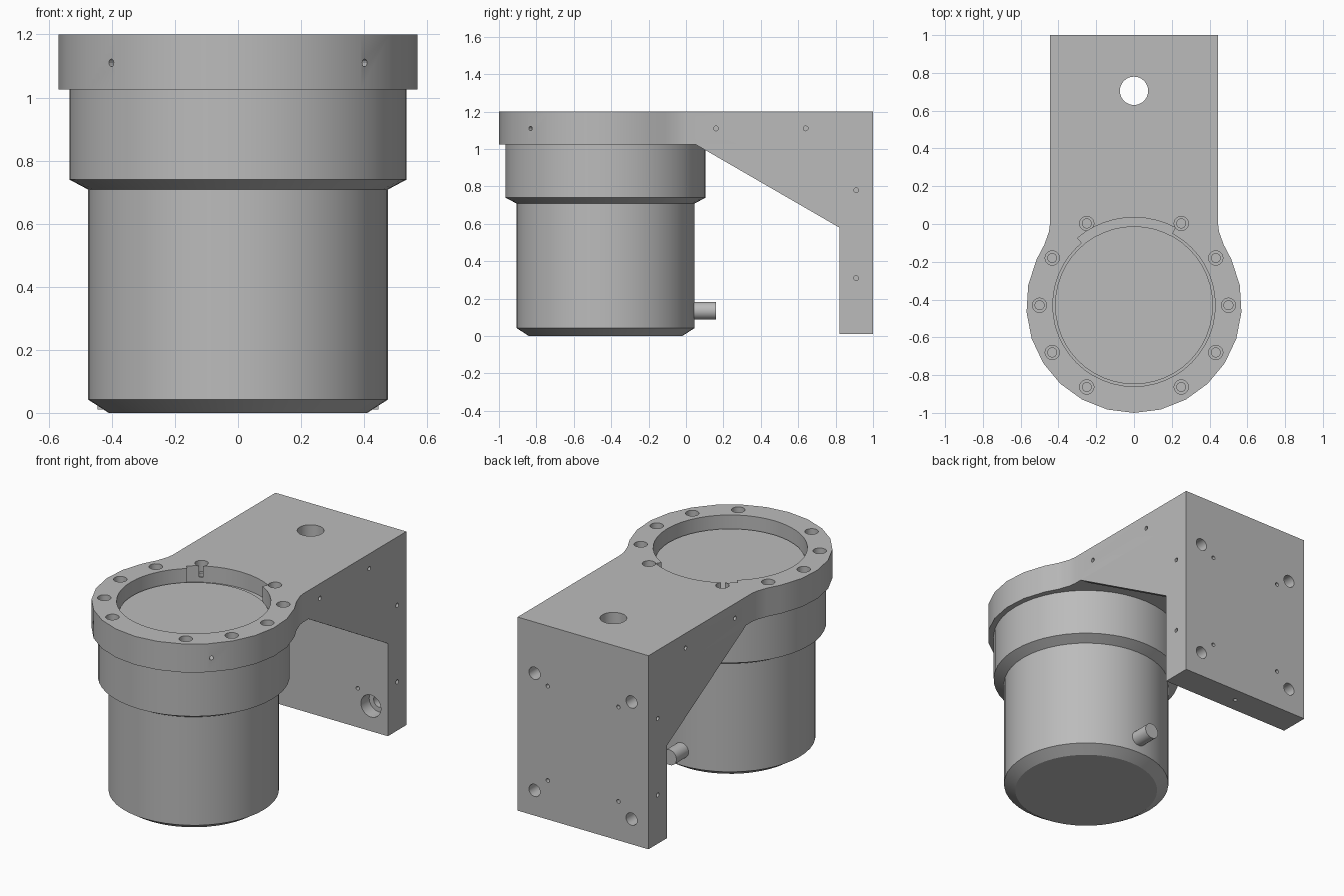
import bpy, bmesh, math
from mathutils import Matrix, Vector

cube = bpy.data.objects.get("Cube")
if cube:
    bpy.data.objects.remove(cube)

grey = bpy.data.materials.new("machined grey")
grey.use_nodes = True
COLOR = (0.5, 0.5, 0.5, 1)
grey.diffuse_color = COLOR
grey.node_tree.nodes["Principled BSDF"].inputs["Base Color"].default_value = COLOR

CY = -0.43            # axis of the round housing
TOP, UNDER = 1.2, 1.025
HALF = 0.445          # half width of the bracket
BACK, INNER = 1.0, 0.82


def finish(name, bm):
    bmesh.ops.recalc_face_normals(bm, faces=bm.faces)
    mesh = bpy.data.meshes.new(name)
    bm.to_mesh(mesh)
    bm.free()
    mesh.materials.append(grey)
    obj = bpy.data.objects.new(name, mesh)
    bpy.context.collection.objects.link(obj)
    return obj


def prism(name, points, offset):
    """Extrude a closed outline along the offset vector."""
    bm = bmesh.new()
    face = bm.faces.new([bm.verts.new(p) for p in points])
    ext = bmesh.ops.extrude_face_region(bm, geom=[face])
    verts = [g for g in ext["geom"] if isinstance(g, bmesh.types.BMVert)]
    bmesh.ops.translate(bm, verts=verts, vec=offset)
    return finish(name, bm)


def rod(name, start, end, radius, sides=24):
    """Cylinder between two points."""
    a, b = Vector(start), Vector(end)
    turn = (b - a).to_track_quat('Z', 'Y').to_matrix().to_4x4()
    bm = bmesh.new()
    bmesh.ops.create_cone(bm, cap_ends=True, segments=sides, radius1=radius,
                          radius2=radius, depth=(b - a).length,
                          matrix=Matrix.Translation((a + b) / 2) @ turn)
    return finish(name, bm)


def lathe(name, profile, sides):
    """Turn a radius and height profile around the housing axis."""
    bm = bmesh.new()
    rings = []
    for r, z in profile:
        rings.append([bm.verts.new((r * math.cos(math.tau * i / sides),
                                    CY + r * math.sin(math.tau * i / sides), z))
                      for i in range(sides)])
    for lo, hi in zip(rings, rings[1:]):
        for i in range(sides):
            j = (i + 1) % sides
            bm.faces.new((lo[i], lo[j], hi[j], hi[i]))
    bm.faces.new(rings[0])
    bm.faces.new(rings[-1])
    return finish(name, bm)


def cut(target, cutter):
    mod = target.modifiers.new("cut", 'BOOLEAN')
    mod.operation = 'DIFFERENCE'
    mod.solver = 'EXACT'
    mod.object = cutter
    bpy.context.view_layer.objects.active = target
    bpy.ops.object.modifier_apply(modifier=mod.name)
    bpy.data.objects.remove(cutter)


def drill(target, start, end, radius, sides=16):
    cut(target, rod("drill", start, end, radius, sides))


def polar(r, degrees, z):
    a = math.radians(degrees)
    return (r * math.cos(a), CY + r * math.sin(a), z)


# Top plate: round flange blending into the straight arm
arc = [polar(0.57, 25 - 230 * i / 16, UNDER) for i in range(17)]
neck = [(HALF, INNER), (HALF, 0), (0.45, -0.04), (0.475, -0.11)]
right_side = [(x, y, UNDER) for x, y in neck]
left_side = [(-x, y, UNDER) for x, y in reversed(neck)]
top_plate = prism("top_plate", right_side + arc + left_side, (0, 0, TOP - UNDER))

# Round recess with a wider pocket at the back
FLOOR = 1.1
cut(top_plate, rod("recess", (0, CY, FLOOR), (0, CY, 1.3), 0.43, 48))
pocket = [(0, CY, FLOOR)] + [polar(0.465, 62 + 68 * i / 10, FLOOR) for i in range(11)]
cut(top_plate, prism("pocket", pocket, (0, 0, 0.2)))

# Stepped screw holes around the flange
for deg in range(0, 360, 30):
    if deg not in (90, 270):
        drill(top_plate, polar(0.5, deg, 1.13), polar(0.5, deg, 1.3), 0.038)
        drill(top_plate, polar(0.5, deg, 1.06), polar(0.5, deg, 1.3), 0.024)

# Cable hole and small edge holes
drill(top_plate, (0, 0.705, 0.9), (0, 0.705, 1.3), 0.075, 32)
for s in (-1, 1):
    for y in (0.16, 0.64):
        drill(top_plate, (s * 0.4, y, 1.11), (s * 0.5, y, 1.11), 0.013, 12)
    deg = -90 + s * 45
    drill(top_plate, polar(0.52, deg, 1.11), polar(0.65, deg, 1.11), 0.012, 12)

# Back plate with counterbored mounting holes
back_plate = prism("back_plate", [(-HALF, INNER, 0.01), (HALF, INNER, 0.01),
                                  (HALF, BACK, 0.01), (-HALF, BACK, 0.01)],
                   (0, 0, TOP - 0.01))
for s in (-1, 1):
    for z in (0.165, 0.885):
        x = s * 0.33
        drill(back_plate, (x, 0.7, z), (x, 0.9, z), 0.068, 24)
        drill(back_plate, (x, 0.7, z), (x, 1.1, z), 0.038, 20)
    for z in (0.25, 0.83):
        drill(back_plate, (s * 0.24, 0.7, z), (s * 0.24, 1.1, z), 0.012, 12)
    for z in (0.31, 0.78):
        drill(back_plate, (s * 0.4, 0.91, z), (s * 0.5, 0.91, z), 0.013, 12)
drill(back_plate, (0, 0.91, -0.1), (0, 0.91, 0.06), 0.012, 12)

# Side gussets
gussets = []
for label, x in (("right_gusset", -HALF), ("left_gusset", HALF - 0.04)):
    side = [(x, 0.05, UNDER), (x, INNER, UNDER), (x, INNER, 0.58)]
    gussets.append(prism(label, side, (0.04, 0, 0)))

# Round housing, lid and cable connector
housing = lathe("housing", [(0.41, 0), (0.475, 0.042), (0.475, 0.708),
                            (0.535, 0.74), (0.535, UNDER)], 48)
lid = rod("lid", (0, CY, FLOOR), (0, CY, 1.12), 0.418, 48)
connector = rod("cable_connector", (0, 0.0, 0.135), (0, 0.16, 0.135), 0.047, 24)

# Smooth the round walls, keep the edges sharp
bpy.ops.object.select_all(action='DESELECT')
for obj in [top_plate, back_plate, housing, lid, connector] + gussets:
    obj.select_set(True)
bpy.context.view_layer.objects.active = housing
bpy.ops.object.shade_smooth_by_angle(angle=math.radians(25))
